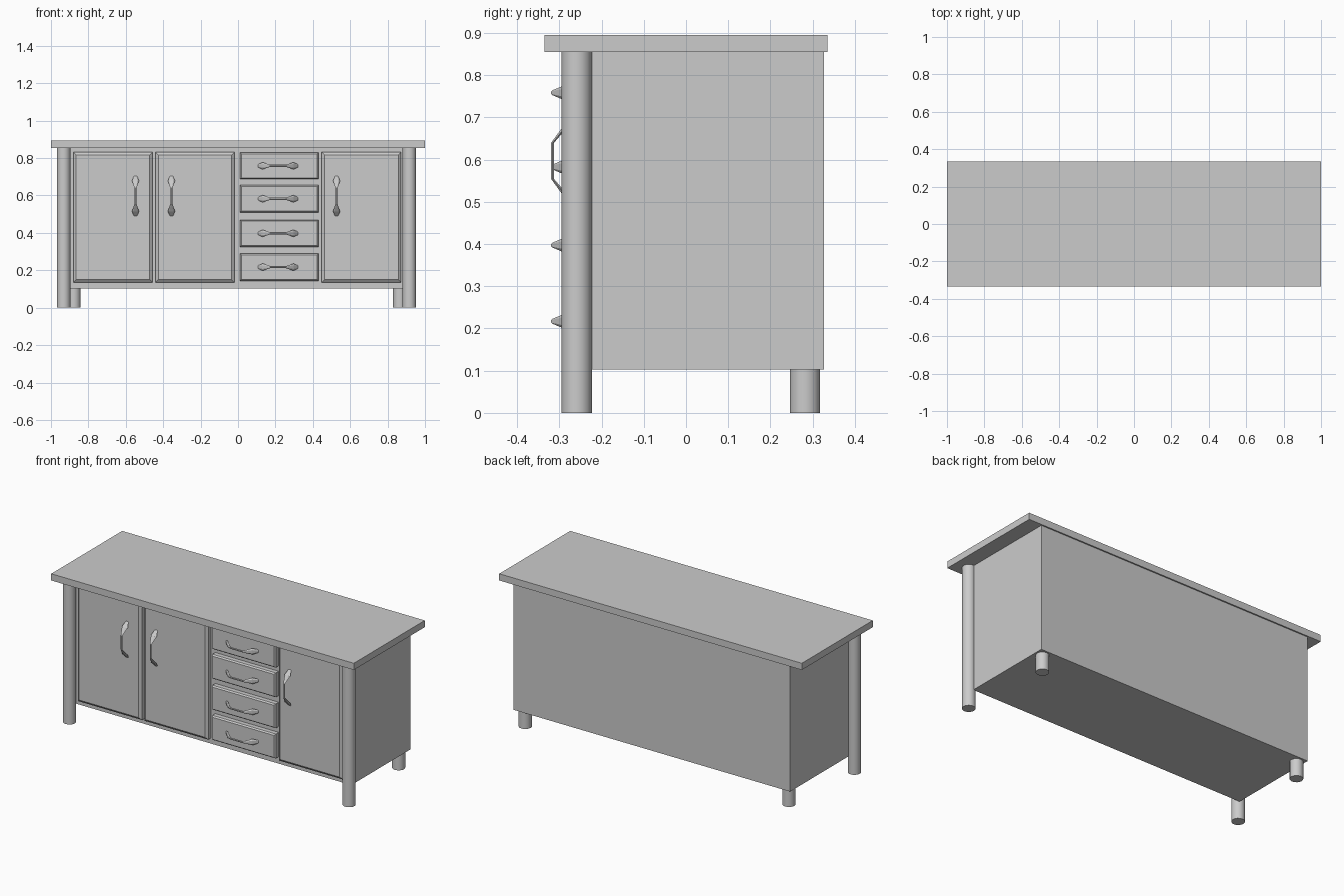
import bpy, bmesh, math
from mathutils import Vector

if "Cube" in bpy.data.objects:
    bpy.data.objects.remove(bpy.data.objects["Cube"])


def add_object(name, bm):
    bmesh.ops.recalc_face_normals(bm, faces=bm.faces)
    mesh = bpy.data.meshes.new(name)
    bm.to_mesh(mesh)
    bm.free()
    obj = bpy.data.objects.new(name, mesh)
    bpy.context.collection.objects.link(obj)
    return obj


def loft(name, rings):
    """Closed skin through a list of rings with equal point counts."""
    bm = bmesh.new()
    loops = [[bm.verts.new(p) for p in ring] for ring in rings]
    n = len(loops[0])
    for a, b in zip(loops, loops[1:]):
        for i in range(n):
            j = (i + 1) % n
            bm.faces.new((a[i], a[j], b[j], b[i]))
    bm.faces.new(loops[0])
    bm.faces.new(loops[-1])
    return add_object(name, bm)


def box(name, x0, x1, y0, y1, z0, z1):
    return loft(name, [[(x0, y0, z), (x1, y0, z), (x1, y1, z), (x0, y1, z)] for z in (z0, z1)])


def panel(name, x0, x1, z0, z1, inset, depth):
    """Front panel with a chamfered face."""
    def ring(y, d):
        return [(x0 + d, y, z0 + d), (x1 - d, y, z0 + d), (x1 - d, y, z1 - d), (x0 + d, y, z1 - d)]
    return loft(name, [ring(BODY_FRONT + 0.002, 0), ring(FACE + depth, 0), ring(FACE, inset)])


def leg(name, x, y, height):
    bpy.ops.mesh.primitive_cylinder_add(vertices=16, radius=0.036, depth=height,
                                        location=(x, y, height / 2))
    obj = bpy.context.object
    obj.name = name
    bpy.ops.object.shade_smooth_by_angle(angle=math.radians(40))


def handle(name, x, z, vertical):
    """Bowed pull with flared ends: (along, y, half width, half thickness)."""
    half = [(0.108, -0.262, 0.008, 0.004), (0.082, -0.285, 0.019, 0.007),
            (0.043, -0.316, 0.006, 0.004)]
    stations = [(-t, y, w, h) for t, y, w, h in half] + half[::-1]
    rings = []
    for t, y, w, h in stations:
        ring = []
        for k in range(6):
            a = k * math.pi / 3
            u, v = w * math.cos(a), h * math.sin(a)
            ring.append((x + u, y + v, z + t) if vertical else (x + t, y + v, z + u))
        rings.append(ring)
    loft(name, rings)


BODY_FRONT, FACE = -0.23, -0.265

# Worktop and cabinet body
box("worktop", -1, 1, -0.335, 0.335, 0.855, 0.895)
box("cabinet_body", -0.917, 0.91, BODY_FRONT, 0.327, 0.103, 0.855)

# Tall front posts and short rear feet
for side, fx, rx in (("left", -0.932, -0.878), ("right", 0.916, 0.865)):
    leg("front_leg_" + side, fx, -0.259, 0.855)
    leg("rear_leg_" + side, rx, 0.282, 0.105)

# Doors with vertical handles
doors = [(-0.88, -0.457, -0.548), (-0.441, -0.019, -0.356), (0.447, 0.872, 0.527)]
for i, (x0, x1, hx) in enumerate(doors, 1):
    panel(f"door_{i}", x0, x1, 0.135, 0.832, 0.015, 0.012)
    handle(f"door_handle_{i}", hx, 0.597, True)

# Drawer fronts with horizontal handles
drawers = [(0.687, 0.83), (0.51, 0.655), (0.325, 0.47), (0.144, 0.29)]
for i, (z0, z1) in enumerate(drawers, 1):
    panel(f"drawer_{i}", 0.011, 0.43, z0, z1, 0.007, 0.008)
    handle(f"drawer_handle_{i}", 0.214, (z0 + z1) / 2, False)
